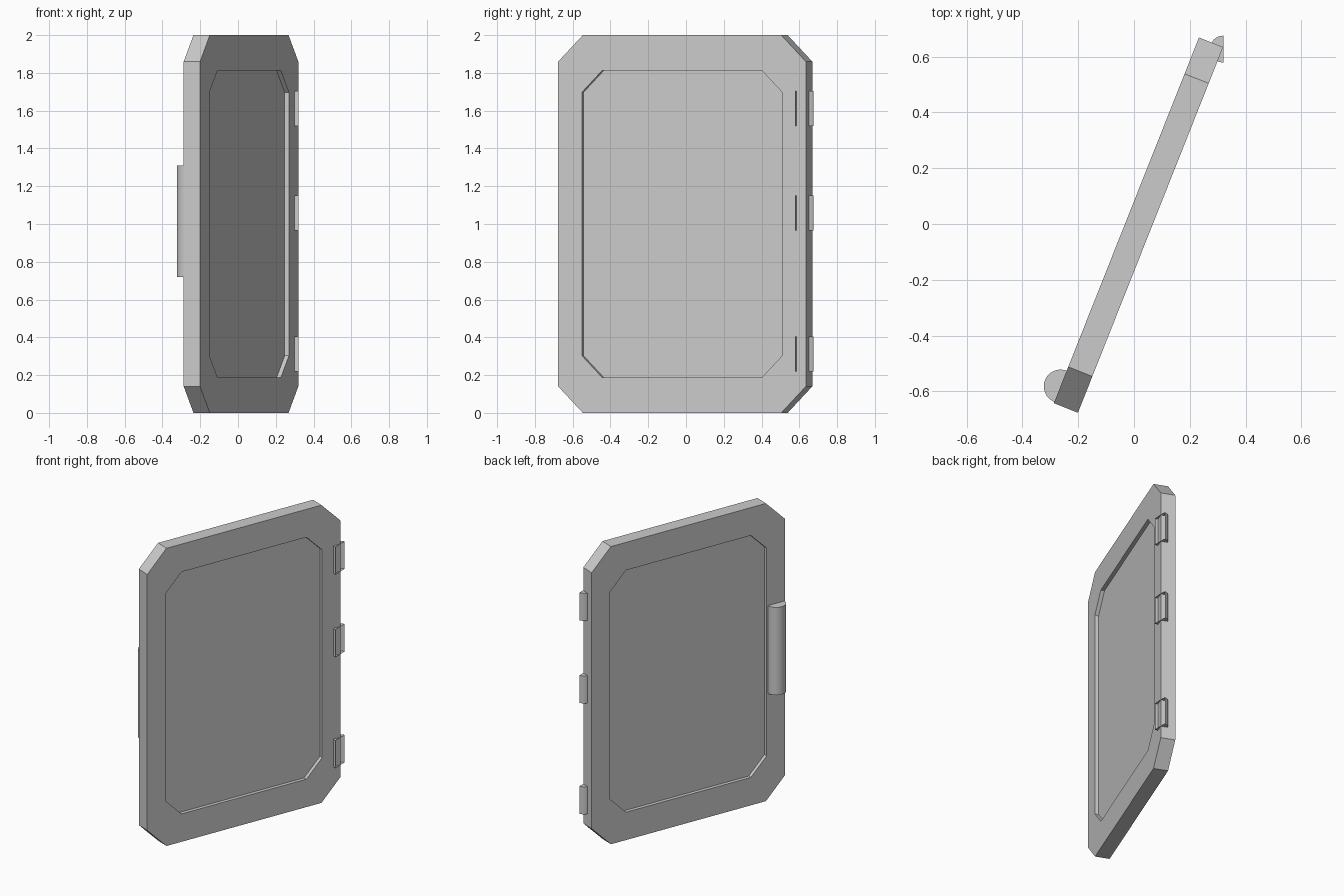
import bpy, bmesh
from math import radians, pi, sin, cos
from mathutils import Matrix

if "Cube" in bpy.data.objects:
    bpy.data.objects.remove(bpy.data.objects["Cube"])

ANGLE = radians(68.35)
# Door frame: local x runs along the width, local y through the thickness
PLACE = Matrix.Translation((0.016, -0.004, 0)) @ Matrix.Rotation(ANGLE, 4, 'Z')
HALF_T = 0.0465


def finish(name, bm, matrix, smooth=False):
    mesh = bpy.data.meshes.new(name)
    bm.to_mesh(mesh)
    bm.free()
    ob = bpy.data.objects.new(name, mesh)
    bpy.context.collection.objects.link(ob)
    ob.matrix_world = matrix
    if smooth:
        bpy.ops.object.select_all(action='DESELECT')
        ob.select_set(True)
        bpy.context.view_layer.objects.active = ob
        bpy.ops.object.shade_smooth_by_angle(angle=radians(30))
    return ob


def octagon(bm, w, h, c, y):
    """Rectangle of half size w x h with corners cut by c, at depth y."""
    pts = [(w, h - c), (w - c, h), (c - w, h), (-w, h - c),
           (-w, c - h), (c - w, -h), (w - c, -h), (w, c - h)]
    return [bm.verts.new((x, y, z + 1)) for x, z in pts]


def half_cylinder(name, radius, z0, z1, matrix, start):
    """Half cylinder with end caps, open on its flat side."""
    bm = bmesh.new()
    n = 16
    rows = [[bm.verts.new((radius * cos(start + pi * i / n),
                           radius * sin(start + pi * i / n), z))
             for i in range(n + 1)] for z in (z0, z1)]
    low, high = rows
    for i in range(n):
        bm.faces.new((low[i], low[i + 1], high[i + 1], high[i]))
    bm.faces.new(low[::-1])
    bm.faces.new(high)
    return finish(name, bm, matrix, smooth=True)


# Door leaf: chamfered slab with a recessed panel on both faces
bm = bmesh.new()
OUTER, INNER, DEPTH = (0.705, 1.0, 0.14), (0.57, 0.8125, 0.115), 0.024
rings = [octagon(bm, *size, y) for size, y in (
    (INNER, -HALF_T + DEPTH), (INNER, -HALF_T), (OUTER, -HALF_T),
    (OUTER, HALF_T), (INNER, HALF_T), (INNER, HALF_T - DEPTH))]
for a, b in zip(rings, rings[1:]):
    for i in range(8):
        j = (i + 1) % 8
        bm.faces.new((a[i], a[j], b[j], b[i]))
bm.faces.new(rings[0])
bm.faces.new(rings[-1])
bmesh.ops.recalc_face_normals(bm, faces=bm.faces)
finish("door_leaf", bm, PLACE)

# Handle on the back face
half_cylinder("handle", 0.06, 0.72, 1.31,
              PLACE @ Matrix.Translation((-0.64, HALF_T, 0)), 0)

# Three hinges wrapping the far vertical edge
for k, z in enumerate((0.22, 0.965, 1.52)):
    half_cylinder(f"hinge_{k + 1}", 0.048, z, z + 0.185,
                  Matrix.Translation((0.32, 0.627, 0)), pi / 2)
